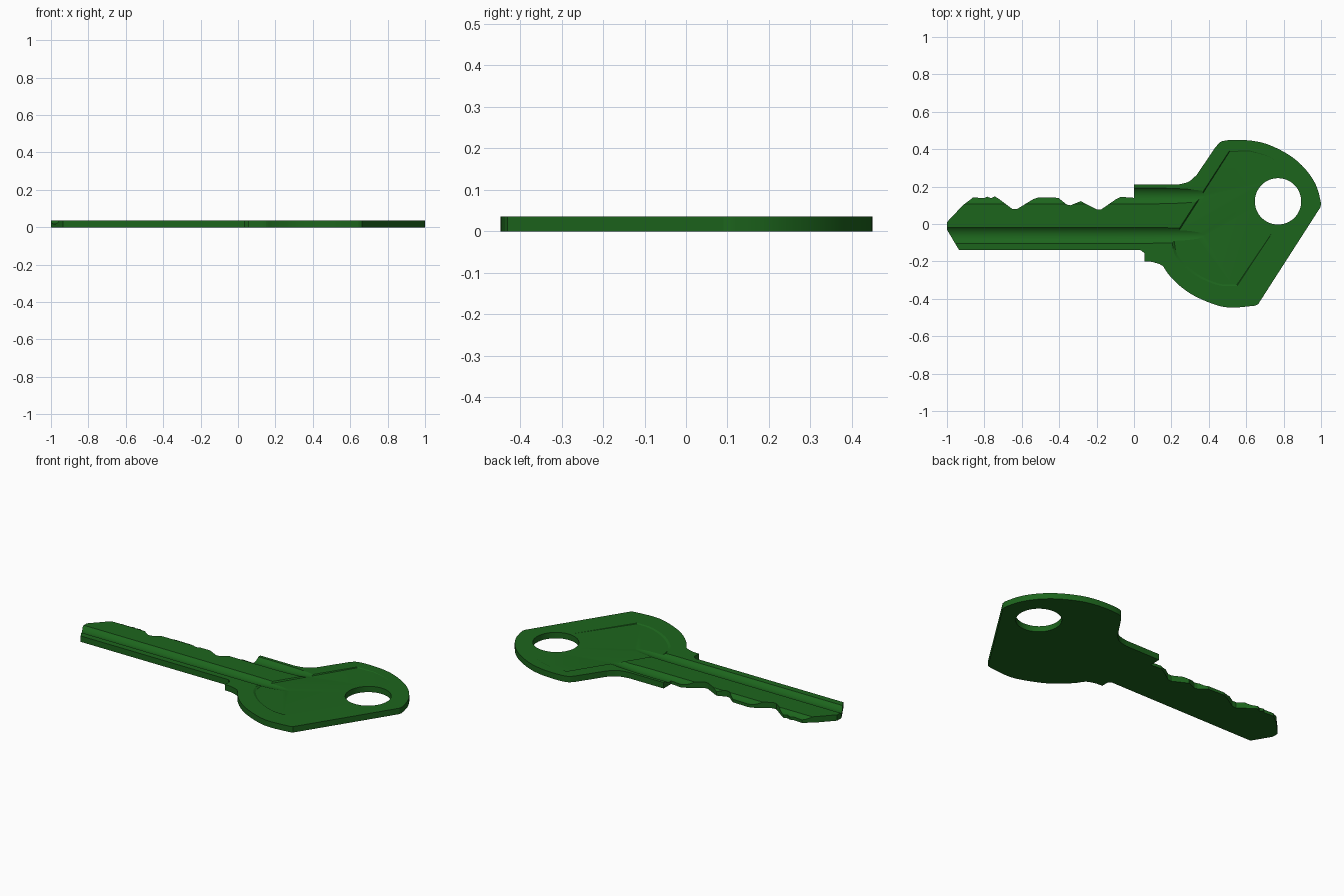
import bpy, bmesh, math
from mathutils import Vector

if "Cube" in bpy.data.objects:
    bpy.data.objects.remove(bpy.data.objects["Cube"])

T = 0.035  # key thickness


def arc(pts, n=4):
    """Smooth curve through the given points (Catmull-Rom)."""
    p = [Vector(q) for q in pts]
    p = [2 * p[0] - p[1]] + p + [2 * p[-1] - p[-2]]
    out = []
    for a, b, c, d in zip(p, p[1:], p[2:], p[3:]):
        for i in range(n):
            t = i / n
            out.append(0.5 * (2 * b + (c - a) * t + (2 * a - 5 * b + 4 * c - d) * t * t
                              + (3 * b - a - 3 * c + d) * t ** 3))
    return [tuple(v) for v in out] + [tuple(pts[-1])]


def loft(name, rings):
    """Closed solid through rings of equal point count."""
    bm = bmesh.new()
    vs = [[bm.verts.new(co) for co in r] for r in rings]
    n = len(rings[0])
    for a, b in zip(vs, vs[1:]):
        for i in range(n):
            j = (i + 1) % n
            bm.faces.new((a[i], a[j], b[j], b[i]))
    bm.faces.new(vs[0][::-1])
    bm.faces.new(vs[-1])
    bmesh.ops.recalc_face_normals(bm, faces=bm.faces)
    me = bpy.data.meshes.new(name)
    bm.to_mesh(me)
    bm.free()
    ob = bpy.data.objects.new(name, me)
    bpy.context.collection.objects.link(ob)
    return ob


# Outline: blade underside, round bow, shoulder, then the tooth cuts
outline = [(-1, 0.01), (-1, -0.03), (-0.935, -0.14), (0.035, -0.14), (0.055, -0.155), (0.055, -0.2)]
outline += arc([(0.095, -0.202), (0.15, -0.222), (0.185, -0.27), (0.25, -0.335), (0.33, -0.388),
                (0.445, -0.435), (0.53, -0.447), (0.645, -0.437)])
outline += [(0.663, -0.43)]
outline += arc([(0.997, 0.09), (0.998, 0.12), (0.972, 0.21), (0.915, 0.295), (0.835, 0.365), (0.73, 0.42),
                (0.645, 0.443), (0.55, 0.45), (0.47, 0.442), (0.435, 0.41)])
outline += arc([(0.335, 0.262), (0.29, 0.225), (0.23, 0.21)])
outline += [(0, 0.21), (0, 0.14), (-0.07, 0.145), (-0.1, 0.13), (-0.175, 0.078), (-0.2, 0.078),
            (-0.285, 0.122), (-0.34, 0.1), (-0.36, 0.104), (-0.405, 0.14), (-0.51, 0.143), (-0.54, 0.132),
            (-0.625, 0.08), (-0.65, 0.08), (-0.725, 0.136), (-0.745, 0.148), (-0.765, 0.138),
            (-0.785, 0.146), (-0.8, 0.138), (-0.86, 0.142), (-0.915, 0.1)]
key = loft("key", [[(x, y, z) for x, y in outline] for z in (0, T)])

# Key ring hole
circle = [(math.cos(i * math.pi / 32), math.sin(i * math.pi / 32)) for i in range(64)]
cutters = [loft("hole_cutter", [[(0.77 + 0.124 * c, 0.121 + 0.124 * s, z) for c, s in circle]
                                for z in (-0.1, 0.1)])]

# Sloping recess in the bow that fades out toward the hole
panel = [(0.51, 0.385)] + arc([(0.213, -0.08), (0.235, -0.17), (0.33, -0.262), (0.45, -0.318), (0.55, -0.325)])
panel += [(0.77, 0.0), (0.85, 0.12)] + arc([(0.8, 0.31), (0.72, 0.36), (0.62, 0.388)])
floor = [(x, y, T - 0.008 * (0.77 - x) / 0.55) for x, y in panel]
rim = [(0.5 + (x - 0.5) * 1.2, 0.05 + (y - 0.05) * 1.2, 0.07) for x, y in panel]
cutters.append(loft("panel_cutter", [floor, rim]))

# Two milled grooves that run out into the bow
R, depth = 0.058, 0.018
runs = [(-1.1, depth)] + [(0.1 + 0.34 * t / 10, depth * (1 - (t / 10) ** 2)) for t in range(11)]
for name, gy in (("upper_groove_cutter", 0.15), ("lower_groove_cutter", -0.061)):
    cutters.append(loft(name, [[(x, gy + R * c, T + R - d + R * s) for c, s in circle] for x, d in runs]))

# Cut, bake the result and remove the cutters
for c in cutters:
    m = key.modifiers.new(c.name, 'BOOLEAN')
    m.operation, m.solver, m.object = 'DIFFERENCE', 'EXACT', c
dg = bpy.context.evaluated_depsgraph_get()
baked = bpy.data.meshes.new_from_object(key.evaluated_get(dg))
key.modifiers.clear()
key.data = baked
for c in cutters:
    bpy.data.objects.remove(c)

# Green finish and smooth curved walls
mat = bpy.data.materials.new("green")
mat.diffuse_color = (0.012, 0.13, 0.012, 1)
mat.use_nodes = True
mat.node_tree.nodes["Principled BSDF"].inputs["Base Color"].default_value = mat.diffuse_color
key.data.materials.clear()
key.data.materials.append(mat)
bpy.context.view_layer.objects.active = key
key.select_set(True)
bpy.ops.object.shade_smooth_by_angle(angle=math.radians(14))
